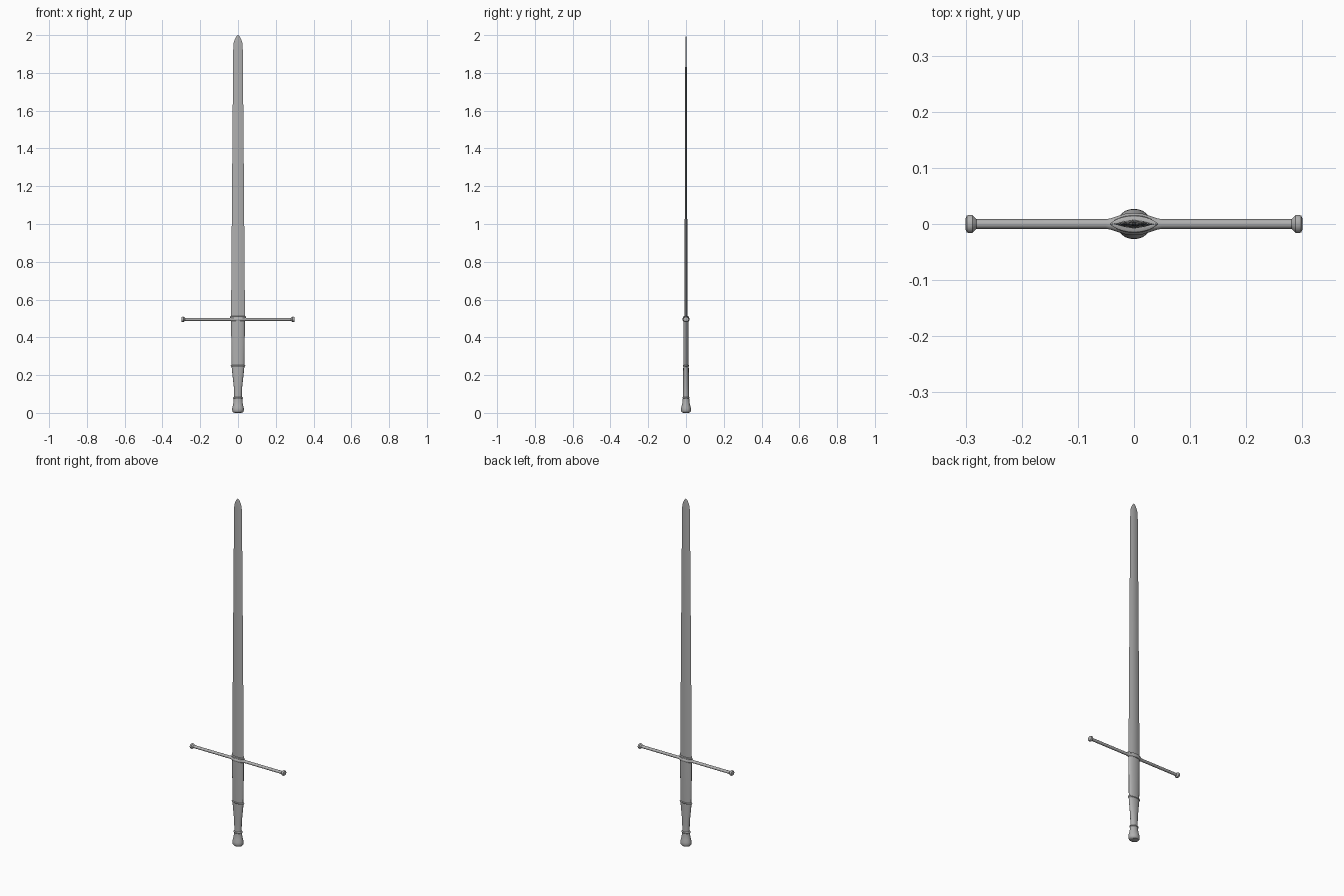
import bpy, bmesh, math
from math import cos, sin, pi

# Dark grey steel
steel = bpy.data.materials.new("dark_steel")
steel.diffuse_color = (0.43, 0.43, 0.43, 1)


def ellipse(n=24):
    return [(cos(2 * pi * i / n), sin(2 * pi * i / n)) for i in range(n)]


def loft(name, rings, section, axis='Z', centre=0.0, angle=35):
    """Skin a cross-section through rings of (position, half width, half depth)."""
    bm = bmesh.new()
    loops = []
    for p, a, b in rings:
        if axis == 'Z':
            pts = [(u * a, v * b, p) for u, v in section]
        else:
            pts = [(p, u * a, centre + v * b) for u, v in section]
        loops.append([bm.verts.new(c) for c in pts])
    n = len(section)
    for lo, hi in zip(loops, loops[1:]):
        for i in range(n):
            j = (i + 1) % n
            bm.faces.new((lo[i], lo[j], hi[j], hi[i]))
    bm.faces.new(loops[0])
    bm.faces.new(loops[-1])
    bmesh.ops.recalc_face_normals(bm, faces=bm.faces)
    me = bpy.data.meshes.new(name)
    bm.to_mesh(me)
    bm.free()
    me.materials.append(steel)
    ob = bpy.data.objects.new(name, me)
    bpy.context.collection.objects.link(ob)
    bpy.ops.object.select_all(action='DESELECT')
    ob.select_set(True)
    bpy.context.view_layer.objects.active = ob
    bpy.ops.object.shade_smooth_by_angle(angle=math.radians(angle))
    return ob


# Blade: flattened diamond with a faint ridge, rounded tip
diamond = [(1, 0), (0.5, 0.62), (0, 1), (-0.5, 0.62),
           (-1, 0), (-0.5, -0.62), (0, -1), (0.5, -0.62)]
loft("blade", [(0.49, 0.037, 0.0083), (1.0, 0.033, 0.0067), (1.5, 0.029, 0.0051),
               (1.94, 0.025, 0.0036), (1.96, 0.0225, 0.0032), (1.975, 0.018, 0.0026),
               (1.988, 0.012, 0.0018), (1.996, 0.006, 0.001), (2.0, 0.001, 0.0004)],
     diamond, angle=30)

# Crossguard: round bar swelling at the middle, flared ends
half = [(0.0, 0.020, 0.014), (0.015, 0.0185, 0.013), (0.03, 0.014, 0.0105),
        (0.04, 0.0105, 0.009), (0.05, 0.0085, 0.008), (0.281, 0.0085, 0.008),
        (0.284, 0.012, 0.0115), (0.288, 0.016, 0.0145), (0.293, 0.0165, 0.0145),
        (0.298, 0.015, 0.0125), (0.30, 0.010, 0.008)]
loft("crossguard", [(-x, a, b) for x, a, b in reversed(half[1:])] + half,
     ellipse(20), axis='X', centre=0.495)

# Lens-shaped collar holding the blade
lens = [(cos(t), sin(t) * abs(sin(t)) ** 0.5) for t in [2 * pi * i / 24 for i in range(24)]]
loft("blade_collar", [(0.485, 0.034, 0.017), (0.495, 0.038, 0.017),
                      (0.502, 0.041, 0.016), (0.510, 0.043, 0.0145),
                      (0.512, 0.040, 0.010)], lens)

# Grip: wide upper half, waisted lower half
loft("upper_grip", [(0.245, 0.033, 0.0135), (0.30, 0.034, 0.014),
                    (0.42, 0.036, 0.0145), (0.49, 0.036, 0.0145)], ellipse())
loft("lower_grip", [(0.07, 0.021, 0.0165), (0.10, 0.021, 0.0155), (0.14, 0.0225, 0.015),
                    (0.19, 0.028, 0.015), (0.245, 0.034, 0.0145)], ellipse())

# Raised rings
for name, z, rx, ry, h in (("grip_ring", 0.249, 0.039, 0.0165, 0.005),
                           ("pommel_ring", 0.079, 0.026, 0.020, 0.005)):
    loft(name, [(z - h, rx - 0.005, ry - 0.004), (z - h / 2, rx - 0.001, ry - 0.001),
                (z, rx, ry), (z + h / 2, rx - 0.001, ry - 0.001),
                (z + h, rx - 0.005, ry - 0.004)], ellipse())

# Pommel
loft("pommel", [(0.0, 0.014, 0.012), (0.002, 0.024, 0.021), (0.007, 0.029, 0.025),
                (0.014, 0.031, 0.027), (0.026, 0.0305, 0.026), (0.04, 0.027, 0.022),
                (0.06, 0.0235, 0.018), (0.076, 0.0225, 0.017)], ellipse())
